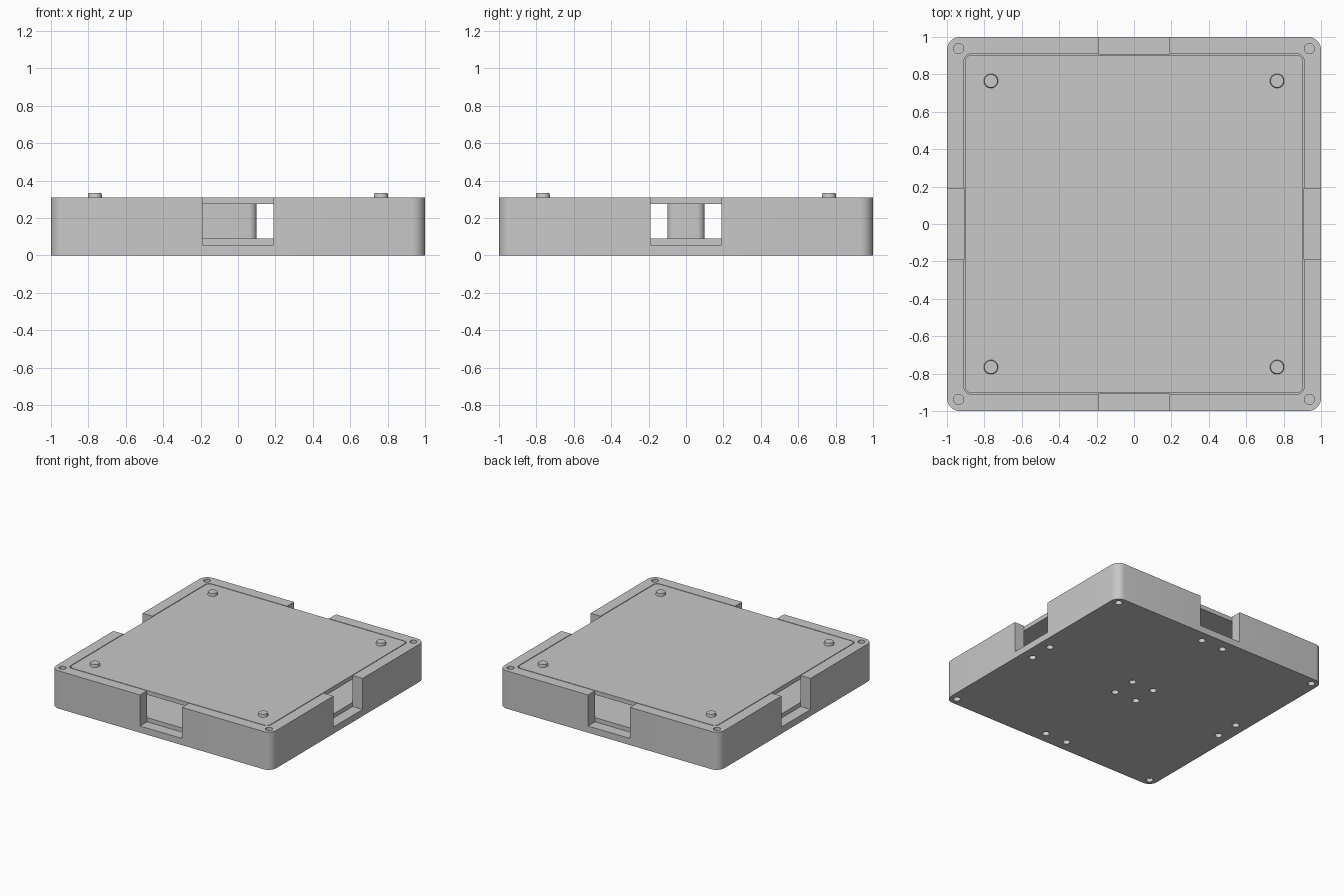
import bpy, bmesh, math
from mathutils import Matrix

if "Cube" in bpy.data.objects:
    bpy.data.objects.remove(bpy.data.objects["Cube"], do_unlink=True)

grey = bpy.data.materials.new("light_grey")
grey.use_nodes = True
colour = (0.58, 0.58, 0.58, 1)
grey.diffuse_color = colour
grey.node_tree.nodes["Principled BSDF"].inputs["Base Color"].default_value = colour


def finish(name, bm):
    mesh = bpy.data.meshes.new(name)
    bm.to_mesh(mesh)
    bm.free()
    mesh.materials.append(grey)
    obj = bpy.data.objects.new(name, mesh)
    bpy.context.collection.objects.link(obj)
    return obj


def block(name, x, y, z, radius=0):
    """Box given by (min, max) ranges, with rounded upright edges."""
    bm = bmesh.new()
    bmesh.ops.create_cube(bm, size=1)
    for v in bm.verts:
        v.co = [r[0] if c < 0 else r[1] for c, r in zip(v.co, (x, y, z))]
    if radius:
        upright = [e for e in bm.edges
                   if abs(e.verts[0].co.z - e.verts[1].co.z) > 0.001]
        bmesh.ops.bevel(bm, geom=upright, offset=radius, segments=8,
                        profile=0.5, affect='EDGES')
    return finish(name, bm)


def cylinders(name, places, radius, low, high, top_radius=None):
    bm = bmesh.new()
    for px, py in places:
        bmesh.ops.create_cone(
            bm, cap_ends=True, segments=32, radius1=radius,
            radius2=top_radius or radius, depth=high - low,
            matrix=Matrix.Translation((px, py, (low + high) / 2)))
    return finish(name, bm)


def cut(target, cutter):
    cutter.hide_render = True
    mod = target.modifiers.new("cut", 'BOOLEAN')
    mod.operation = 'DIFFERENCE'
    mod.solver = 'EXACT'
    mod.object = cutter
    bpy.context.view_layer.objects.active = target
    bpy.ops.object.modifier_apply(modifier=mod.name)
    bpy.data.objects.remove(cutter, do_unlink=True)


def smooth(obj):
    bpy.ops.object.select_all(action='DESELECT')
    obj.select_set(True)
    bpy.context.view_layer.objects.active = obj
    bpy.ops.object.shade_smooth_by_angle(angle=math.radians(30))


def square(d):
    return [(sx * d, sy * d) for sx in (-1, 1) for sy in (-1, 1)]


HEIGHT, FLOOR, LID, NOTCH, SHELF = 0.31, 0.09, 0.275, 0.19, 0.055
WALL = 0.91

# Hollow tray with a notch in the middle of each wall
tray = block("tray", (-1, 1), (-1, 1), (0, HEIGHT), 0.07)
cut(tray, block("cavity", (-WALL, WALL), (-WALL, WALL), (FLOOR, 0.5), 0.04))
for s in (-1, 1):
    span = sorted((s * WALL, s * 1.1))
    cut(tray, block("notch", (-NOTCH, NOTCH), span, (SHELF, 0.5)))
    cut(tray, block("notch", span, (-NOTCH, NOTCH), (SHELF, 0.5)))

# Screw holes: corners on top; corners, wall pairs and centre underneath
cut(tray, cylinders("top_holes", square(0.938), 0.027, 0.25, 0.5))
pairs = [(a, b) for a in (-0.1, 0.1) for b in (-0.905, 0.905)]
pairs += [(b, a) for a, b in pairs]
under = square(0.938) + square(0.1) + pairs
cut(tray, cylinders("under_holes", under, 0.027, -0.1, 0.03))

# Lid plate with four tapered pegs
edge = WALL - 0.006
lid = block("lid_plate", (-edge, edge), (-edge, edge), (LID, HEIGHT), 0.036)
pegs = cylinders("lid_pegs", square(0.765), 0.039, HEIGHT - 0.005, 0.332, 0.035)

# Support block between floor and lid
hub = block("inner_hub", (-0.3, 0.1), (-0.1, 0.1), (FLOOR - 0.005, LID + 0.005), 0.04)

for part in (tray, lid, pegs, hub):
    smooth(part)
